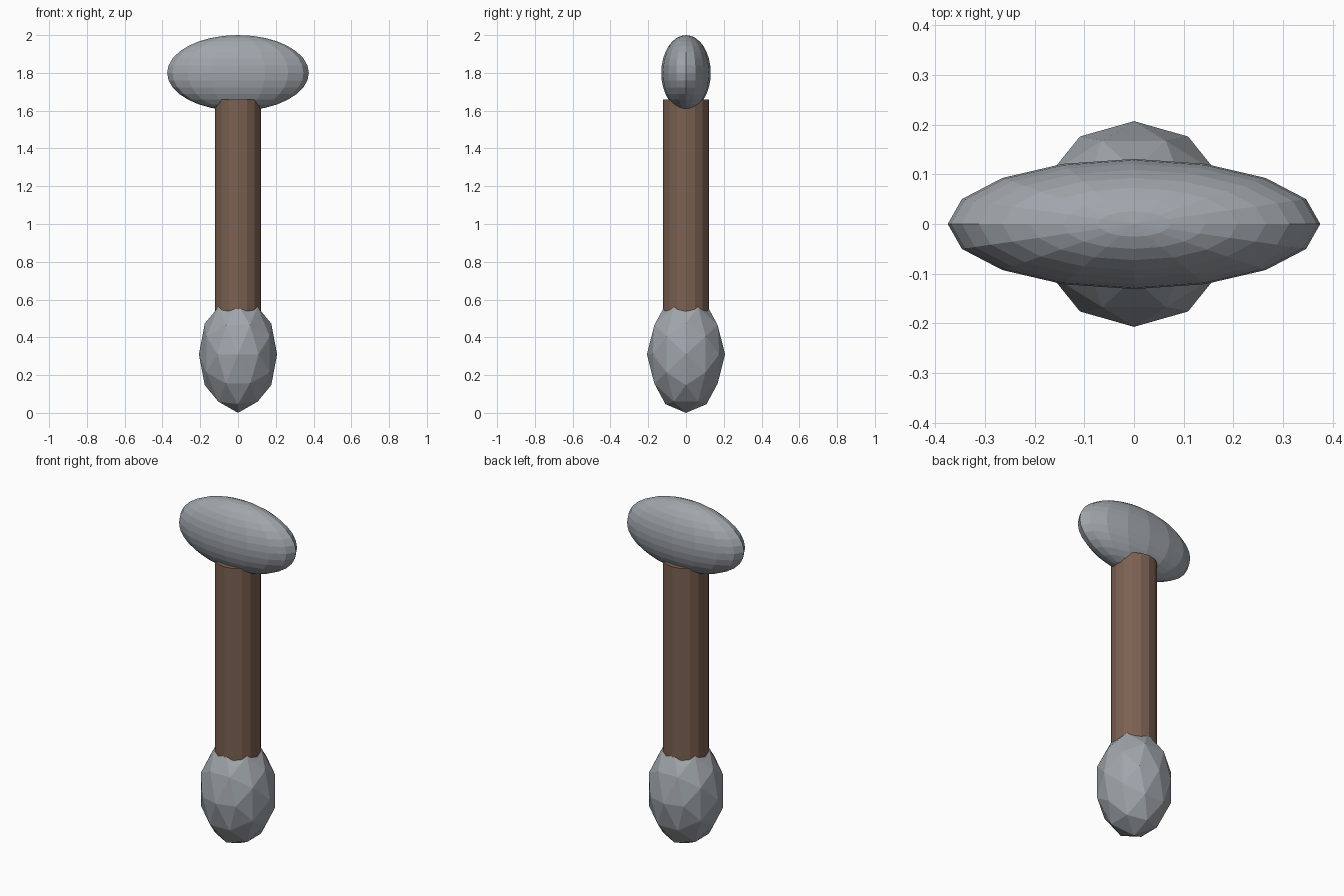
import bpy
import bmesh
from itertools import product
from mathutils import Matrix, Vector

cube = bpy.data.objects.get("Cube")
if cube:
    bpy.data.objects.remove(cube, do_unlink=True)


def material(name, rgb):
    mat = bpy.data.materials.new(name)
    mat.use_nodes = True
    mat.diffuse_color = (*rgb, 1)
    mat.node_tree.nodes["Principled BSDF"].inputs["Base Color"].default_value = (*rgb, 1)
    return mat


def finish(bm, name, mat, size, height):
    """Scale the unit shape, raise it to its height and link it."""
    bm.transform(Matrix.Translation((0, 0, height)) @ Matrix.Diagonal((*size, 1)))
    bmesh.ops.recalc_face_normals(bm, faces=bm.faces)
    mesh = bpy.data.meshes.new(name)
    bm.to_mesh(mesh)
    bm.free()
    mesh.materials.append(mat)
    obj = bpy.data.objects.new(name, mesh)
    bpy.context.collection.objects.link(obj)


stone = material("grey stone", (0.35, 0.38, 0.41))
wood = material("brown wood", (0.2, 0.12, 0.083))

# Hammer head: faceted ellipsoid
bm = bmesh.new()
bmesh.ops.create_uvsphere(bm, u_segments=16, v_segments=16, radius=1)
finish(bm, "hammer_head", stone, (0.375, 0.131, 0.2), 1.8)

# Handle: sixteen-sided shaft running into the head and pommel
bm = bmesh.new()
bmesh.ops.create_cone(bm, cap_ends=True, segments=16, radius1=1, radius2=1, depth=1)
finish(bm, "handle", wood, (0.123, 0.123, 1.2), 1.06)

# Pommel: twice-divided icosahedron with its edges aligned to the axes
golden = (1 + 5 ** 0.5) / 2
points = set()
for seed in ((0, 1, golden), (1, 0, 0), (1, golden ** 2, golden)):
    for signs in product((-1, 1), repeat=3):
        p = [c * s for c, s in zip(seed, signs)]
        for turn in range(3):
            points.add(tuple(p[turn:] + p[:turn]))
bm = bmesh.new()
for p in sorted(points):
    bm.verts.new(Vector(p).normalized())
bmesh.ops.convex_hull(bm, input=bm.verts)
finish(bm, "pommel", stone, (0.207, 0.207, 0.31), 0.31)
